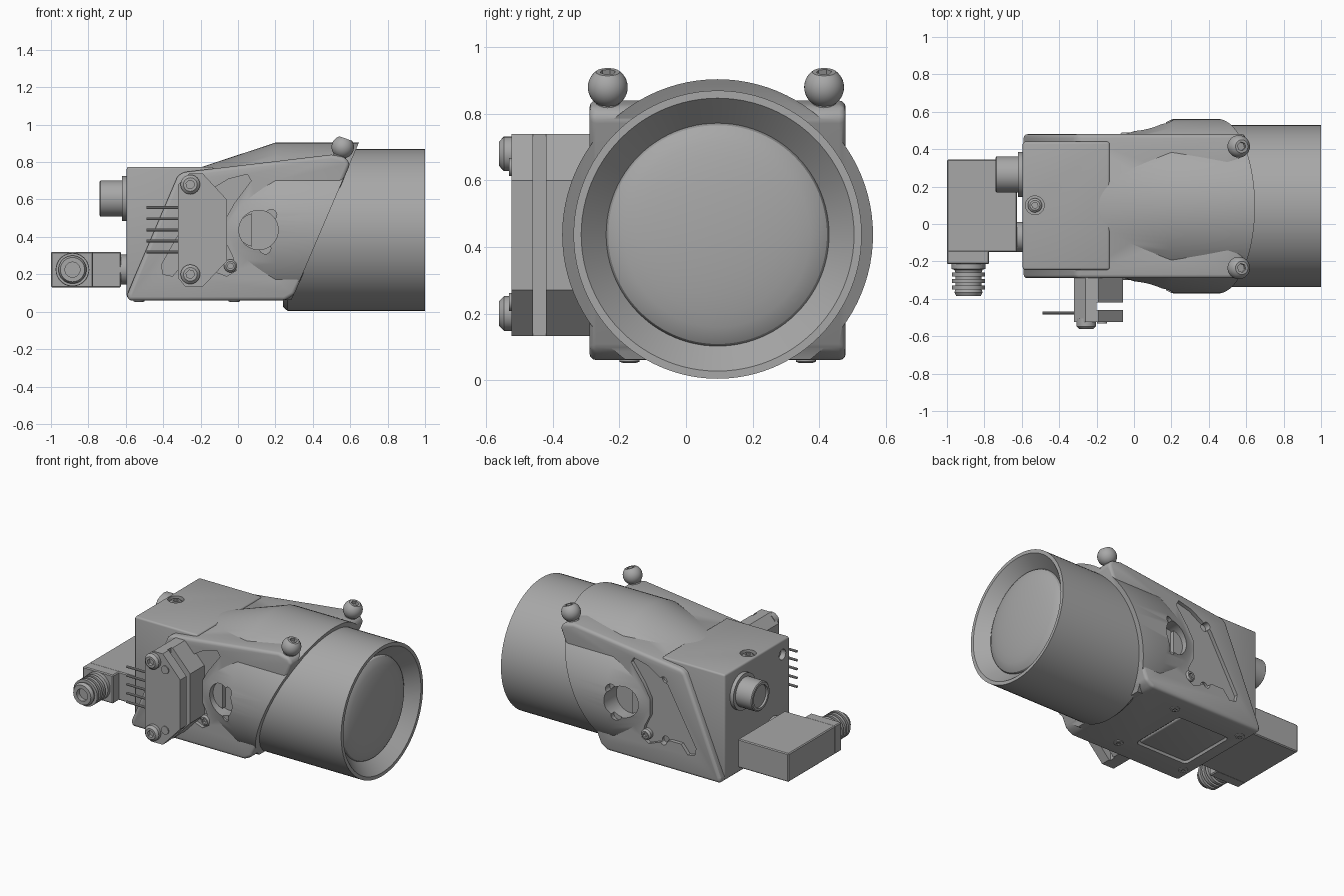
import bpy, bmesh, math
from mathutils import Vector

cube = bpy.data.objects.get("Cube")
if cube:
    bpy.data.objects.remove(cube, do_unlink=True)

grey = bpy.data.materials.new("neutral_grey")
grey.use_nodes = True
GREY = (0.39, 0.39, 0.39, 1)
grey.diffuse_color = GREY
grey.node_tree.nodes["Principled BSDF"].inputs["Base Color"].default_value = GREY

X, Y, Z = Vector((1, 0, 0)), Vector((0, 1, 0)), Vector((0, 0, 1))
AXIS_Y, AXIS_Z = 0.095, 0.437
MID_Y = 0.095


def finish(name, bm):
    bmesh.ops.remove_doubles(bm, verts=bm.verts, dist=1e-5)
    bmesh.ops.recalc_face_normals(bm, faces=bm.faces)
    mesh = bpy.data.meshes.new(name)
    bm.to_mesh(mesh)
    bm.free()
    mesh.materials.append(grey)
    ob = bpy.data.objects.new(name, mesh)
    bpy.context.collection.objects.link(ob)
    return ob


def activate(ob):
    bpy.ops.object.select_all(action='DESELECT')
    ob.select_set(True)
    bpy.context.view_layer.objects.active = ob


def smooth(ob, angle=30):
    activate(ob)
    bpy.ops.object.shade_smooth_by_angle(angle=math.radians(angle))


def bevel(ob, width, segments=3):
    activate(ob)
    m = ob.modifiers.new("bevel", 'BEVEL')
    m.width, m.segments, m.limit_method = width, segments, 'ANGLE'
    bpy.ops.object.modifier_apply(modifier=m.name)
    return ob


def boolean(ob, other, operation='DIFFERENCE'):
    other.hide_render = True
    activate(ob)
    m = ob.modifiers.new("cut", 'BOOLEAN')
    m.object, m.operation, m.solver = other, operation, 'EXACT'
    bpy.ops.object.modifier_apply(modifier=m.name)
    bpy.data.objects.remove(other, do_unlink=True)


def lathe(name, profile, origin, axis, seg=32):
    """Revolve (distance, radius) pairs around an axis; ends are capped."""
    bm = bmesh.new()
    axis = Vector(axis).normalized()
    u = axis.orthogonal().normalized()
    v = axis.cross(u)
    rings = []
    for t, r in profile:
        c = Vector(origin) + axis * t
        if r == 0:
            rings.append([bm.verts.new(c)] * seg)
            continue
        angles = [2 * math.pi * i / seg for i in range(seg)]
        rings.append([bm.verts.new(c + u * r * math.cos(a) + v * r * math.sin(a)) for a in angles])
    for a, b in zip(rings, rings[1:]):
        for i in range(seg):
            j = (i + 1) % seg
            quad = list(dict.fromkeys([a[i], a[j], b[j], b[i]]))
            bm.faces.new(quad)
    for ring, (t, r) in ((rings[0], profile[0]), (rings[-1], profile[-1])):
        if r:
            bm.faces.new(ring)
    return finish(name, bm)


def rod(name, start, axis, length, r, seg=32):
    return lathe(name, [(0, r), (length, r)], start, axis, seg)


def prism(name, outline, y0, y1):
    """Extrude an (x, z) outline along y."""
    bm = bmesh.new()
    face = bm.faces.new([bm.verts.new((x, y0, z)) for x, z in outline])
    new = bmesh.ops.extrude_face_region(bm, geom=[face])["geom"]
    bmesh.ops.translate(bm, vec=Y * (y1 - y0), verts=[e for e in new if isinstance(e, bmesh.types.BMVert)])
    return finish(name, bm)


def box(name, x0, x1, y0, y1, z0, z1):
    return prism(name, [(x0, z0), (x1, z0), (x1, z1), (x0, z1)], y0, y1)


def cap_screw(name, origin, axis, r, h):
    """Round head with a hexagonal socket."""
    lathe_ob = lathe(name, [(-0.02, r), (h * 0.6, r), (h, r * 0.7), (h, 0)], origin, axis, 24)
    boolean(lathe_ob, rod("socket", Vector(origin) + Vector(axis) * h * 0.4, axis, h, r * 0.45, 6))
    smooth(lathe_ob)


# Housing: bevelled side profile joined with a cone-shaped bulge
housing = bevel(prism("housing", [(-.59, .06), (.25, .06), (.3, .09), (.6, .79), (.575, .825), (.5, .84),
                                  (-.3, .745), (-.325, .72), (-.59, .1)], -.29, .48), .02)
bulge = lathe("bulge", [(-.4, .269), (.2, .467), (.8, .467)], (0, AXIS_Y, AXIS_Z), X, 96)
bm = bmesh.new()
bm.from_mesh(bulge.data)
for co, no in (((0, 0, .062), -Z), ((.302, 0, .1), Vector((.7, 0, -.3)))):
    geom = bm.verts[:] + bm.edges[:] + bm.faces[:]
    cut = bmesh.ops.bisect_plane(bm, geom=geom, plane_co=co, plane_no=no, clear_outer=True)
    rim = [e for e in cut["geom_cut"] if isinstance(e, bmesh.types.BMEdge)]
    bmesh.ops.edgeloop_fill(bm, edges=rim)
bmesh.ops.recalc_face_normals(bm, faces=bm.faces)
bm.to_mesh(bulge.data)
bm.free()
boolean(housing, bulge, 'UNION')

# Side ports, shallow pockets and pocket holes on both sides
pocket = [(.05, .735), (-.05, .71), (-.2, .62), (-.41, .25), (-.4, .2), (-.35, .19), (-.3, .25), (-.22, .25),
          (-.06, .19), (-.01, .22), (-.03, .3), (-.07, .38), (-.07, .49), (-.02, .58), (.07, .7)]
for side in (-1, 1):
    wall = MID_Y + side * .385
    boolean(housing, prism("pocket", pocket, wall - .025, wall + .025))
    boolean(housing, rod("port", (.11, wall - side * .05, AXIS_Z), Y * side, .3, .105, 48))
    for z in (.235, .64):
        boolean(housing, rod("hole", (-.17, wall - side * .08, z), Y * side, .2, .025, 20))
    for a in (50, 170, 290):
        a = math.radians(a)
        boolean(housing, rod("notch", (.11 + .105 * math.cos(a), wall + side * .03, AXIS_Z + .105 * math.sin(a)),
                             Y * side, .2, .03, 16))
    # Half disc and pocket screw
    half = [(.09 + .09 * math.cos(math.radians(a)), AXIS_Z + .09 * math.sin(math.radians(a)))
            for a in range(100, 261, 16)]
    prism("port_shutter", half, wall - side * .06, wall - side * .02)
    cap_screw("pocket_screw", (-.04, wall - side * .02, .245), Y * side, .035, .03)

# Recessed pad underneath and its four screws
boolean(housing, bevel(box("recess", -.5, -.1, -.11, .3, 0, .085), .03))
smooth(housing)
for x in (-.53, -.02):
    for y in (-.17, .36):
        cap_screw("base_screw", (x, y, .06), -Z, .03, .008)

# Inner electronics box with a rear hole and top screw
inner = bevel(box("inner_box", -.595, -.13, -.245, .44, .075, .775), .012)
boolean(inner, rod("hole", (-.56, -.17, .68), -X, .1, .035))
boolean(inner, rod("hole", (-.53, .1, .75), Z, .1, .05))
smooth(inner)
cap_screw("top_screw", (-.53, .1, .745), Z, .038, .025)

# Lens barrel with conical rim and domed glass
barrel = lathe("lens_barrel", [(.24, 0), (.24, .41), (.265, .433), (1, .433), (1, .41), (.92, .335), (.92, 0)],
               (0, AXIS_Y, AXIS_Z), X, 96)
smooth(barrel)
dome = [(.9, .335)] + [(.92 + .065 * math.sin(a), .335 * math.cos(a))
                       for a in [i * math.pi / 16 for i in range(8)]] + [(.985, 0)]
smooth(lathe("lens_glass", dome, (0, AXIS_Y, AXIS_Z), X, 96))

# Ball studs on the housing corners
TILT = Vector((.35, 0, 1)).normalized()
for y in (-.235, .415):
    c = Vector((.56, y, .88))
    arc = [(.06 * -math.cos(a), .06 * math.sin(a)) for a in [math.radians(d) for d in range(36, 153, 9)]]
    stud = lathe("ball_stud", [(-.1, .036), (-.05, .036)] + arc, c, TILT, 32)
    boolean(stud, rod("socket", c + TILT * .025, TILT, .1, .024, 6))
    smooth(stud)

# Side connector: two plates with a spacer, screws and pins
plate = [(-.32, .68), (-.26, .74), (-.19, .74), (-.06, .6), (-.06, .27), (-.19, .132), (-.28, .132), (-.32, .18)]
prism("connector_inner_plate", plate, -.42, -.27)
prism("connector_outer_plate", plate, -.525, -.46)
prism("connector_spacer", [(x if x < -.19 else -.2, z) for x, z in plate if x < -.1], -.465, -.415)
for z in (.2, .68):
    cap_screw("connector_screw", (-.255, -.525, z), -Y, .052, .037)
for z in (.235, .64):
    smooth(rod("connector_dowel", (-.17, -.52, z), -Y, .012, .027, 20))
for i in range(5):
    smooth(rod("connector_pin", (-.49, -.475, .32 + i * .059), X, .18, .008, 10))

# Round rear socket
smooth(lathe("rear_socket", [(0, .12), (.025, .12), (.025, .097), (.14, .097), (.145, .09), (.145, .075), (.13, .075),
                             (.13, 0)], (-.595, .265, .605), -X, 40))

# Angled rear plug with ribbed cable gland
bevel(box("plug_body", -1, -.625, -.15, .345, .13, .32), .006, 1)
bevel(box("plug_neck", -1, -.775, -.215, -.14, .13, .32), .006, 1)
smooth(rod("plug_collar", (-.645, -.07, .225), X, .06, .08))
gland = [(0, .09), (.025, .09), (.03, .075)]
for i in range(3):
    t = .045 + i * .035
    gland += [(t, .07), (t, .088), (t + .02, .088), (t + .02, .07)]
gland += [(.15, .075), (.17, .065), (.17, .04), (.14, .04), (.14, 0)]
smooth(lathe("cable_gland", gland, (-.885, -.215, .225), -Y, 40))
